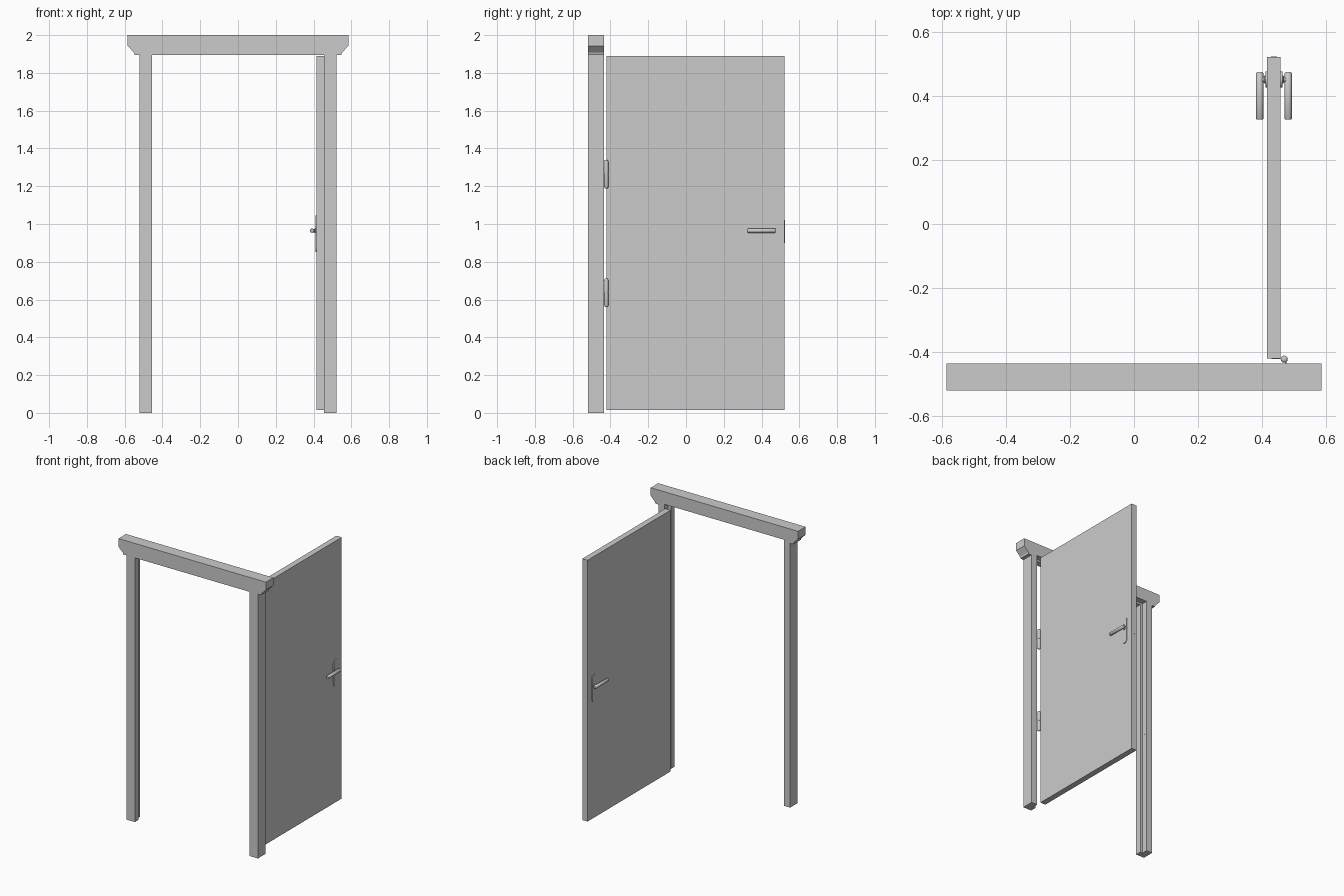
import bpy, bmesh, math
from mathutils import Matrix, Vector

if "Cube" in bpy.data.objects:
    bpy.data.objects.remove(bpy.data.objects["Cube"])


def finish(name, bm, smooth=False):
    bmesh.ops.recalc_face_normals(bm, faces=bm.faces)
    me = bpy.data.meshes.new(name)
    bm.to_mesh(me)
    bm.free()
    ob = bpy.data.objects.new(name, me)
    bpy.context.collection.objects.link(ob)
    if smooth:
        bpy.ops.object.select_all(action='DESELECT')
        ob.select_set(True)
        bpy.context.view_layer.objects.active = ob
        bpy.ops.object.shade_smooth_by_angle(angle=math.radians(40))
    return ob


def extrude(name, points, vector, smooth=False):
    """Solid made by sweeping a planar outline along a vector."""
    bm = bmesh.new()
    face = bm.faces.new([bm.verts.new(p) for p in points])
    res = bmesh.ops.extrude_face_region(bm, geom=[face], use_keep_orig=True)
    verts = [g for g in res['geom'] if isinstance(g, bmesh.types.BMVert)]
    bmesh.ops.translate(bm, verts=verts, vec=vector)
    return finish(name, bm, smooth)


def box(name, lo, hi):
    pts = [(lo[0], lo[1], lo[2]), (hi[0], lo[1], lo[2]),
           (hi[0], hi[1], lo[2]), (lo[0], hi[1], lo[2])]
    return extrude(name, pts, (0, 0, hi[2] - lo[2]))


def lathe(name, start, axis, profile, sides=20):
    """Solid of revolution: profile is (distance along axis, radius)."""
    bm = bmesh.new()
    rot = Vector((0, 0, 1)).rotation_difference(Vector(axis)).to_matrix().to_4x4()
    rings = []
    for d, r in profile:
        rings.append([bm.verts.new((r * math.cos(2 * math.pi * i / sides),
                                    r * math.sin(2 * math.pi * i / sides), d))
                      for i in range(sides)])
    for a, b in zip(rings, rings[1:]):
        for i in range(sides):
            j = (i + 1) % sides
            bm.faces.new((a[i], a[j], b[j], b[i]))
    bm.faces.new(rings[0])
    bm.faces.new(rings[-1])
    bm.transform(Matrix.Translation(start) @ rot)
    return finish(name, bm, True)


FRONT, BACK, STOP = -0.52, -0.435, -0.477
DOOR_L, DOOR_R = 0.416, 0.458
LINTEL_Z = 1.896

# door posts with a rebate on the back inner corner
for side, s in (("left", -1), ("right", 1)):
    outline = [(0.455, FRONT), (0.522, FRONT), (0.522, BACK),
               (0.475, BACK), (0.475, STOP), (0.455, STOP)]
    extrude(side + "_post", [(s * x, y, 0) for x, y in outline], (0, 0, LINTEL_Z))

# lintel with shaped ends; the back layer carries the head rebate
end = [(0.547, LINTEL_Z), (0.551, LINTEL_Z + 0.012), (0.585, 1.943), (0.585, 2.0)]
tip = [(-x, z) for x, z in reversed(end)]
extrude("lintel_front", [(x, FRONT, z) for x, z in end + tip],
        (0, STOP - FRONT, 0))
notch = [(-0.475, LINTEL_Z), (-0.475, 1.91), (0.475, 1.91), (0.475, LINTEL_Z)]
extrude("lintel_back", [(x, STOP, z) for x, z in end + tip + notch],
        (0, BACK - STOP, 0))

# open door leaf
box("door_leaf", (DOOR_L, -0.42, 0.015), (DOOR_R, 0.522, 1.89))

# latch on the door edge and strike plate in the left post
box("latch_plate", (0.428, 0.521, 0.90), (0.446, 0.523, 1.02))
box("strike_plate", (-0.476, -0.464, 0.90), (-0.474, -0.446, 1.02))

# hinges: barrel in two knuckles with rounded caps, and a leaf on each side
for label, z in (("lower", 0.56), ("upper", 1.188)):
    lathe(label + "_hinge_barrel", (0.469, -0.422, z), (0, 0, 1),
          [(0, 0.005), (0.003, 0.009), (0.008, 0.011), (0.074, 0.011),
           (0.074, 0.0095), (0.078, 0.0095), (0.078, 0.011),
           (0.142, 0.011), (0.149, 0.009), (0.152, 0.005)])
    box(label + "_hinge_door_leaf", (0.43, -0.4215, z + 0.078), (0.469, -0.4195, z + 0.142))
    box(label + "_hinge_post_leaf", (0.473, -0.465, z + 0.01), (0.476, -0.422, z + 0.074))

# handle set on both faces of the door
HY, HZ = 0.451, 0.965
for side, s, face in (("inner", -1, DOOR_L), ("outer", 1, DOOR_R)):
    # back plate with semicircular ends
    plate = []
    for start, cz in ((0, 1.019), (math.pi, 0.876)):
        for i in range(13):
            a = start + math.pi * i / 12
            plate.append((face, HY + 0.025 * math.cos(a), cz + 0.025 * math.sin(a)))
    extrude(side + "_handle_plate", plate, (s * 0.005, 0, 0), True)
    # collar and neck
    lathe(side + "_handle_neck", (face, HY, HZ), (s, 0, 0),
          [(0, 0.013), (0.008, 0.013), (0.010, 0.009), (0.024, 0.009)])
    # lever pointing towards the hinge side
    lathe(side + "_handle_lever", (face + s * 0.0235, 0.474, HZ), (0, -1, 0),
          [(0, 0.009), (0.003, 0.0115), (0.145, 0.0115), (0.148, 0.009)])
